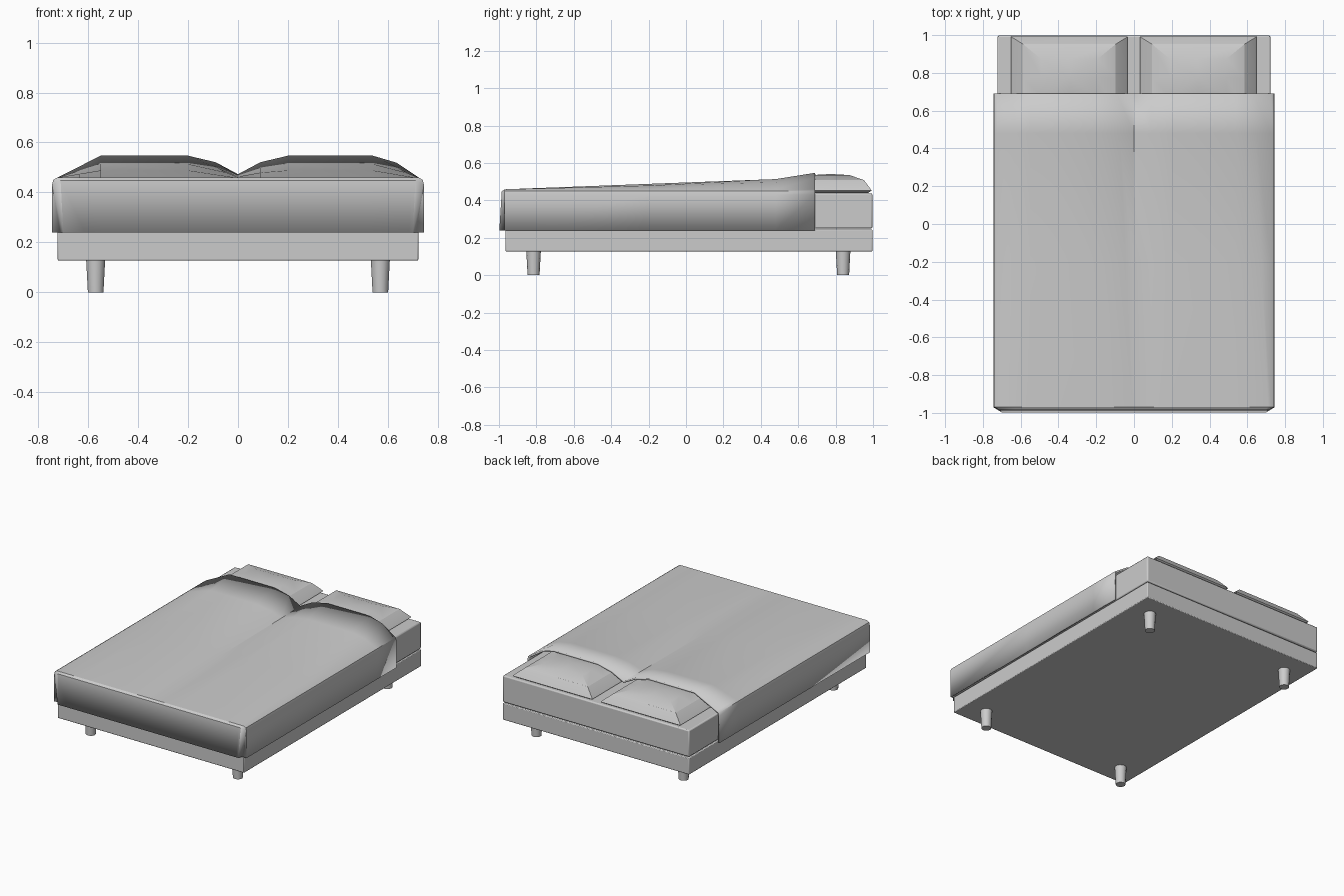
import bpy, bmesh

if "Cube" in bpy.data.objects:
    bpy.data.objects.remove(bpy.data.objects["Cube"])

def add_object(name, bm):
    me = bpy.data.meshes.new(name)
    bm.to_mesh(me)
    bm.free()
    ob = bpy.data.objects.new(name, me)
    bpy.context.collection.objects.link(ob)
    return ob

def smooth(ob, angle):
    bpy.ops.object.select_all(action='DESELECT')
    ob.select_set(True)
    bpy.context.view_layer.objects.active = ob
    bpy.ops.object.shade_smooth_by_angle(angle=angle)

def box(name, lo, hi, bevel):
    bm = bmesh.new()
    bmesh.ops.create_cube(bm, size=1)
    for v in bm.verts:
        v.co = [lo[k] + (v.co[k] + 0.5) * (hi[k] - lo[k]) for k in range(3)]
    ob = add_object(name, bm)
    m = ob.modifiers.new("bevel", 'BEVEL')
    m.width, m.segments = bevel, 2
    smooth(ob, 0.6)

# Base and mattress
box("bed_base", (-0.722, -0.965, 0.127), (0.722, 0.997, 0.244), 0.005)
box("mattress", (-0.722, -0.965, 0.25), (0.722, 0.997, 0.437), 0.008)

# Tapered legs
for sx, side in ((-1, "left"), (1, "right")):
    for y, end in ((-0.815, "front"), (0.84, "back")):
        bpy.ops.mesh.primitive_cone_add(vertices=14, radius1=0.032, radius2=0.039,
                                        depth=0.13, location=(sx * 0.57, y, 0.065))
        leg = bpy.context.object
        leg.name = f"{end}_leg_{side}"
        smooth(leg, 0.6)

# Pillows: stacked rectangular rings closed by a shallow crown
def pillow(name, cx, cy):
    rings = [(0.28, 0.2, 0.44), (0.308, 0.218, 0.452), (0.3, 0.212, 0.462),
             (0.245, 0.178, 0.508), (0.15, 0.10, 0.535)]
    bm = bmesh.new()
    loops = []
    for hx, hy, z in rings:
        loops.append([bm.verts.new((cx + a * hx, cy + b * hy, z)) for a, b in
                      ((-1, -1), (0, -1), (1, -1), (1, 0), (1, 1), (0, 1), (-1, 1), (-1, 0))])
    for lo, hi in zip(loops, loops[1:]):
        for k in range(8):
            n = (k + 1) % 8
            bm.faces.new((lo[k], lo[n], hi[n], hi[k]))
    bm.faces.new(loops[0][::-1])
    crown = bm.verts.new((cx, cy, 0.541))
    for k in range(8):
        bm.faces.new((loops[-1][k], loops[-1][(k + 1) % 8], crown))
    smooth(add_object(name, bm), 0.35)

pillow("pillow_left", -0.342, 0.774)
pillow("pillow_right", 0.340, 0.774)

# Blanket: head section (x at head, x at foot, rise over the pillows), lofted to the foot
section = [(-0.725, -0.725, 0), (-0.635, -0.635, 0.045), (-0.55, -0.55, 0.088),
           (-0.2, -0.2, 0.088), (-0.09, -0.008, 0.062), (0.0, 0.004, 0.014),
           (0.09, 0.09, 0.062), (0.2, 0.2, 0.088), (0.54, 0.54, 0.088),
           (0.635, 0.71, 0.06), (0.725, 0.725, 0)]
stations = [(0.69, 1.0), (0.48, 0.62), (-0.2, 0.33), (-0.97, 0.0)]
bm = bmesh.new()
V = bm.verts.new
rows = []
for y, h in stations:
    t = (0.69 - y) / 1.66
    top = [V((a + (b - a) * t, y, 0.459 + r * h)) for a, b, r in section]
    left = [V((-0.745, y, 0.24)), V((-0.745, y, 0.43)), V((-0.74, y, 0.45))]
    right = [V((0.74, y, 0.45)), V((0.745, y, 0.43)), V((0.745, y, 0.24))]
    rows.append(left + top + right)
for r0, r1 in zip(rows, rows[1:]):
    for j in range(len(r0) - 1):
        bm.faces.new((r0[j], r1[j], r1[j + 1], r0[j + 1]))

# Foot panel hanging down, with a tucked fold at each corner
last = rows[-1]
prev = last[3:-3]
for y, z, s in ((-0.985, 0.448, 0.98), (-0.998, 0.24, 0.965)):
    cur = [V((v.co.x * s, y, z)) for v in last[3:-3]]
    for j in range(len(prev) - 1):
        bm.faces.new((prev[j], cur[j], cur[j + 1], prev[j + 1]))
    if z > 0.4:
        upper = cur
    prev = cur
for s, k, e in ((-1, 0, (0, 1, 2, 3)), (1, -1, (-1, -2, -3, -4))):
    bottom, side, edge, shoulder = (last[i] for i in e)
    tuck = V((s * 0.712, -0.968, 0.24))
    bm.faces.new((bottom, side, tuck))
    bm.faces.new((side, upper[k], prev[k], tuck))
    bm.faces.new((side, edge, upper[k]))
    bm.faces.new((edge, shoulder, upper[k]))
bmesh.ops.recalc_face_normals(bm, faces=bm.faces[:])
bm.faces.ensure_lookup_table()
if bm.faces[7].normal.z < 0:
    bmesh.ops.reverse_faces(bm, faces=bm.faces[:])
blanket = add_object("blanket", bm)
solid = blanket.modifiers.new("thickness", 'SOLIDIFY')
solid.thickness, solid.offset = 0.012, -1
smooth(blanket, 0.5)
